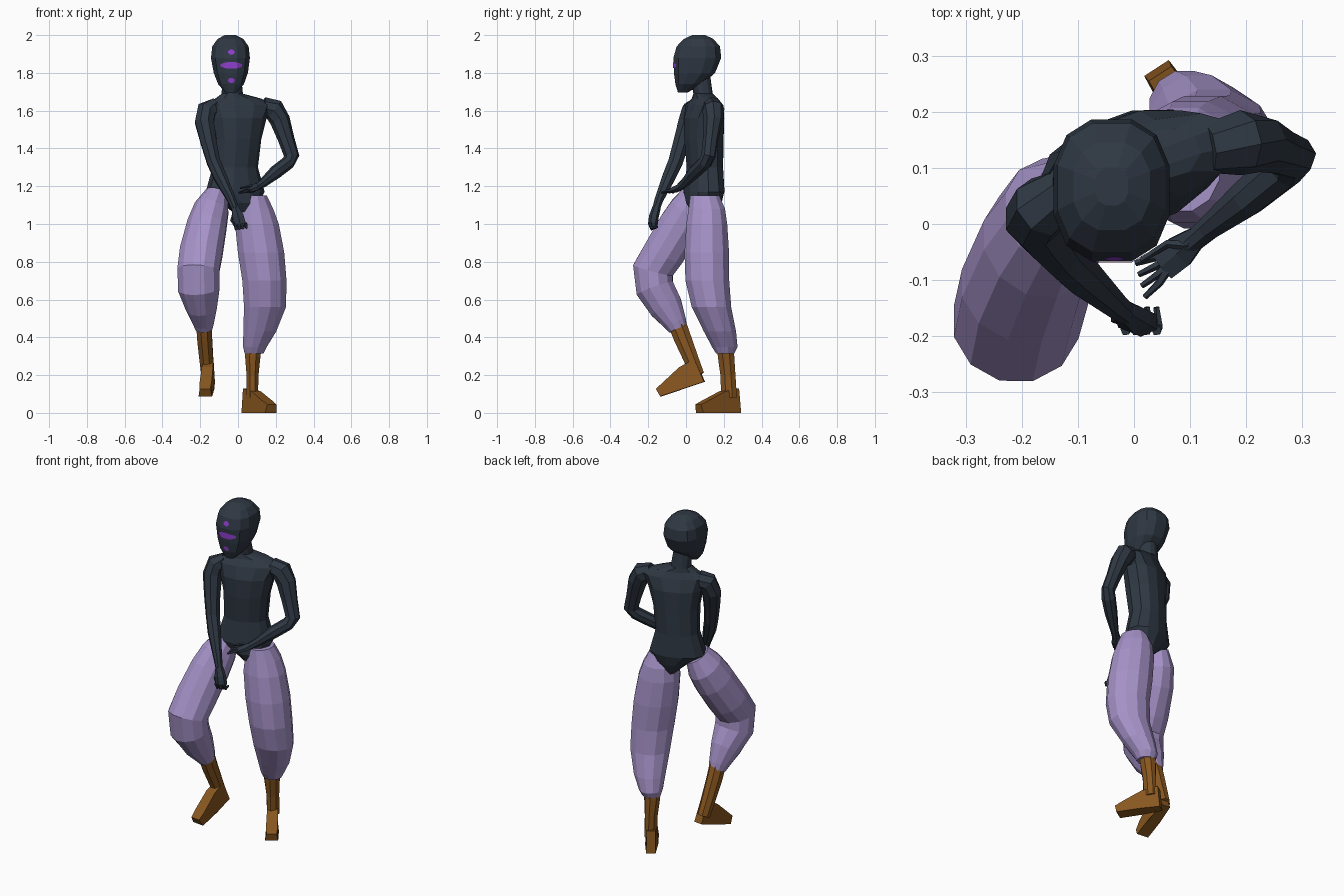
import bpy, bmesh, math
from mathutils import Vector
from mathutils.bvhtree import BVHTree


def material(name, rgb):
    m = bpy.data.materials.new(name)
    m.diffuse_color = (*rgb, 1)
    return m


SLATE = material("dark slate", (0.028, 0.039, 0.056))
LILAC = material("lilac cloth", (0.38, 0.29, 0.58))
BROWN = material("brown leather", (0.25, 0.095, 0.014))
PURPLE = material("bright purple", (0.28, 0.05, 0.62))


def finish(name, bm, mat, fix=True):
    if fix:
        bmesh.ops.recalc_face_normals(bm, faces=bm.faces)
    me = bpy.data.meshes.new(name)
    bm.to_mesh(me)
    bm.free()
    me.materials.append(mat)
    ob = bpy.data.objects.new(name, me)
    bpy.context.collection.objects.link(ob)
    return ob


def loft(name, mat, rows, sides=12, yaw=0, flat=False, power=1.0, side=(1, 0, 0)):
    """Skin elliptical sections (x, y, z, half width, half depth) along a path."""
    bm = bmesh.new()
    pts = [Vector(r[:3]) for r in rows]
    spow = lambda v: math.copysign(abs(v) ** power, v)
    rings = []
    for i, r in enumerate(rows):
        t = Vector((0, 0, 1)) if flat else (
            pts[min(i + 1, len(pts) - 1)] - pts[max(i - 1, 0)]).normalized()
        u = Vector((math.cos(math.radians(yaw)), math.sin(math.radians(yaw)), 0)) if flat else Vector(side)
        u = (u - t * u.dot(t)).normalized()
        v = t.cross(u)
        ring = []
        for k in range(sides):
            a = 2 * math.pi * (k + 0.5) / sides
            ring.append(bm.verts.new(pts[i] + u * r[3] * spow(math.cos(a)) + v * r[4] * spow(math.sin(a))))
        rings.append(ring)
    for r0, r1 in zip(rings, rings[1:]):
        for k in range(sides):
            j = (k + 1) % sides
            bm.faces.new((r0[k], r0[j], r1[j], r1[k]))
    bm.faces.new(rings[0][::-1])
    bm.faces.new(rings[-1])
    return finish(name, bm, mat)


# Torso and neck, turned towards the figure's right
loft("torso", SLATE, [
    (0.03, 0.10, 1.04, 0.030, 0.060), (0.015, 0.095, 1.11, 0.095, 0.092),
    (-0.015, 0.095, 1.17, 0.160, 0.100), (-0.015, 0.10, 1.30, 0.122, 0.092),
    (-0.005, 0.095, 1.45, 0.130, 0.100), (0.0, 0.095, 1.56, 0.155, 0.100),
    (0.008, 0.098, 1.63, 0.190, 0.075), (0.0, 0.10, 1.665, 0.125, 0.055),
    (-0.03, 0.09, 1.69, 0.056, 0.050), (-0.035, 0.075, 1.79, 0.050, 0.052)],
    yaw=20, flat=True, power=0.9)

# Head
head = loft("head", SLATE, [
    (-0.037, -0.018, 1.695, 0.030, 0.025), (-0.037, 0.015, 1.74, 0.070, 0.073),
    (-0.038, 0.045, 1.80, 0.093, 0.112), (-0.04, 0.060, 1.88, 0.106, 0.130),
    (-0.04, 0.065, 1.94, 0.099, 0.118), (-0.04, 0.067, 1.98, 0.070, 0.080),
    (-0.04, 0.067, 2.00, 0.030, 0.035)], flat=True, power=0.8)

# Face marks: thin plates laid on the head surface
tree = BVHTree.FromPolygons([v.co for v in head.data.vertices],
                            [p.vertices for p in head.data.polygons])


def face_mark(name, cx, cz, hw, hh, cols=8):
    bm = bmesh.new()
    grid = []
    for i in range(cols + 1):
        s = -1 + 2 * i / cols
        h = hh * max(0.35, math.sqrt(1 - s * s))
        col = []
        for j in (-1, 0, 1):
            hit = tree.ray_cast(Vector((cx + hw * s, -1, cz + h * j)), Vector((0, 1, 0)))[0]
            col.append(bm.verts.new(hit - Vector((0, 0.004, 0))))
        grid.append(col)
    for a, b in zip(grid, grid[1:]):
        for j in range(2):
            bm.faces.new((a[j], b[j], b[j + 1], a[j + 1]))
    finish(name, bm, PURPLE, fix=False)


face_mark("face_mark_middle", -0.035, 1.84, 0.057, 0.018)
face_mark("face_mark_upper", -0.035, 1.91, 0.017, 0.014, 4)
face_mark("face_mark_lower", -0.035, 1.76, 0.017, 0.014, 4)

# Arms
loft("left_arm", SLATE, [
    (0.13, 0.135, 1.625, 0.045, 0.050), (0.19, 0.145, 1.605, 0.058, 0.060),
    (0.222, 0.143, 1.55, 0.050, 0.055), (0.255, 0.130, 1.45, 0.040, 0.045),
    (0.284, 0.118, 1.36, 0.037, 0.042), (0.265, 0.100, 1.325, 0.040, 0.036),
    (0.20, 0.045, 1.275, 0.035, 0.036), (0.13, -0.01, 1.215, 0.022, 0.024),
    (0.10, -0.035, 1.195, 0.020, 0.020)], sides=8, side=(-0.5, 0.86, 0))
loft("right_arm", SLATE, [
    (-0.12, 0.055, 1.62, 0.045, 0.050), (-0.165, 0.03, 1.60, 0.056, 0.056),
    (-0.178, 0.01, 1.54, 0.054, 0.055), (-0.155, -0.025, 1.43, 0.045, 0.046),
    (-0.130, -0.055, 1.33, 0.038, 0.042), (-0.095, -0.09, 1.25, 0.037, 0.038),
    (-0.035, -0.143, 1.13, 0.024, 0.025), (-0.015, -0.158, 1.08, 0.020, 0.022)],
    sides=8)

# Hands: palm plus thin fingers
loft("left_palm", SLATE, [
    (0.115, -0.02, 1.205, 0.020, 0.020), (0.08, -0.05, 1.185, 0.034, 0.018),
    (0.05, -0.075, 1.175, 0.032, 0.012)], sides=6, side=(-0.6, 0.8, 0))
loft("right_palm", SLATE, [
    (-0.017, -0.155, 1.09, 0.020, 0.022), (0.0, -0.17, 1.04, 0.034, 0.026),
    (0.012, -0.175, 1.0, 0.034, 0.026), (0.015, -0.172, 0.975, 0.022, 0.018)], sides=6)


def finger(name, *path):
    n = len(path)
    loft(name, SLATE, [(*p, 0.0095 - 0.004 * i / (n - 1), 0.0095 - 0.004 * i / (n - 1))
                       for i, p in enumerate(path)], sides=5, side=(0.3, 0.5, 0.8))


for i in range(4):
    k = i / 3
    finger(f"left_finger_{i + 1}", (0.075 - 0.015 * k, -0.045 - 0.035 * k, 1.178),
           (0.035 + 0.01 * k, -0.06 - 0.045 * k, 1.175), (0.003 + 0.016 * k, -0.07 - 0.06 * k, 1.165))
    finger(f"right_finger_{i + 1}", (-0.015 + 0.055 * k, -0.19, 1.0 + 0.005 * k),
           (-0.01 + 0.055 * k, -0.183, 0.972 + 0.008 * k), (-0.01 + 0.05 * k, -0.148, 0.985))
finger("left_thumb", (0.10, -0.04, 1.205), (0.06, -0.035, 1.2), (0.012, -0.065, 1.19))
finger("right_thumb", (-0.02, -0.16, 1.06), (-0.035, -0.17, 1.02), (-0.015, -0.18, 0.985))

# Baggy trouser legs
loft("left_trouser_leg", LILAC, [
    (0.085, 0.10, 1.15, 0.070, 0.080), (0.09, 0.11, 1.08, 0.100, 0.100),
    (0.10, 0.11, 1.0, 0.120, 0.112), (0.122, 0.11, 0.85, 0.127, 0.122),
    (0.14, 0.113, 0.70, 0.121, 0.120), (0.143, 0.135, 0.56, 0.115, 0.108),
    (0.115, 0.18, 0.43, 0.090, 0.088), (0.09, 0.205, 0.35, 0.065, 0.070),
    (0.085, 0.207, 0.315, 0.052, 0.050)], flat=True)
loft("right_trouser_leg", LILAC, [
    (-0.112, 0.055, 1.16, 0.062, 0.075), (-0.14, 0.02, 1.08, 0.095, 0.108),
    (-0.165, -0.03, 0.99, 0.108, 0.118), (-0.195, -0.115, 0.85, 0.117, 0.114),
    (-0.21, -0.175, 0.755, 0.115, 0.112), (-0.207, -0.165, 0.66, 0.114, 0.105),
    (-0.193, -0.105, 0.56, 0.085, 0.092), (-0.182, -0.055, 0.475, 0.056, 0.062),
    (-0.18, -0.042, 0.445, 0.046, 0.052)])

# Boot shafts
loft("left_boot_shaft", BROWN, [
    (0.082, 0.207, 0.38, 0.050, 0.050), (0.078, 0.212, 0.30, 0.044, 0.047),
    (0.077, 0.222, 0.20, 0.034, 0.043), (0.076, 0.228, 0.08, 0.032, 0.045)], sides=8)
loft("right_boot_shaft", BROWN, [
    (-0.18, -0.05, 0.48, 0.045, 0.052), (-0.177, -0.02, 0.40, 0.043, 0.050),
    (-0.168, 0.025, 0.29, 0.040, 0.043), (-0.160, 0.06, 0.20, 0.036, 0.040)], sides=8)


def foot(name, heel, forward):
    """Side profile (forward, up, half width) bridged across the foot."""
    f = Vector(forward).normalized()
    s = f.cross(Vector((0, 0, 1))).normalized()
    u = s.cross(f)
    prof = [(0, 0.0, 0.026), (0.12, 0.0, 0.036), (0.245, 0.0, 0.036), (0.255, 0.045, 0.028),
            (0.21, 0.065, 0.032), (0.10, 0.115, 0.030), (0.012, 0.13, 0.024)]
    bm = bmesh.new()
    L, R = [[bm.verts.new(Vector(heel) + f * d + u * h + s * w * k) for d, h, w in prof] for k in (-1, 1)]
    for i in range(len(prof)):
        j = (i + 1) % len(prof)
        bm.faces.new((L[i], L[j], R[j], R[i]))
    bm.faces.new(L[::-1])
    bm.faces.new(R)
    finish(name, bm, BROWN)


foot("left_foot", (0.04, 0.278, 0.0), (0.13, -0.20, 0))
foot("right_foot", (-0.148, 0.098, 0.165), (-0.028, -0.26, -0.087))
